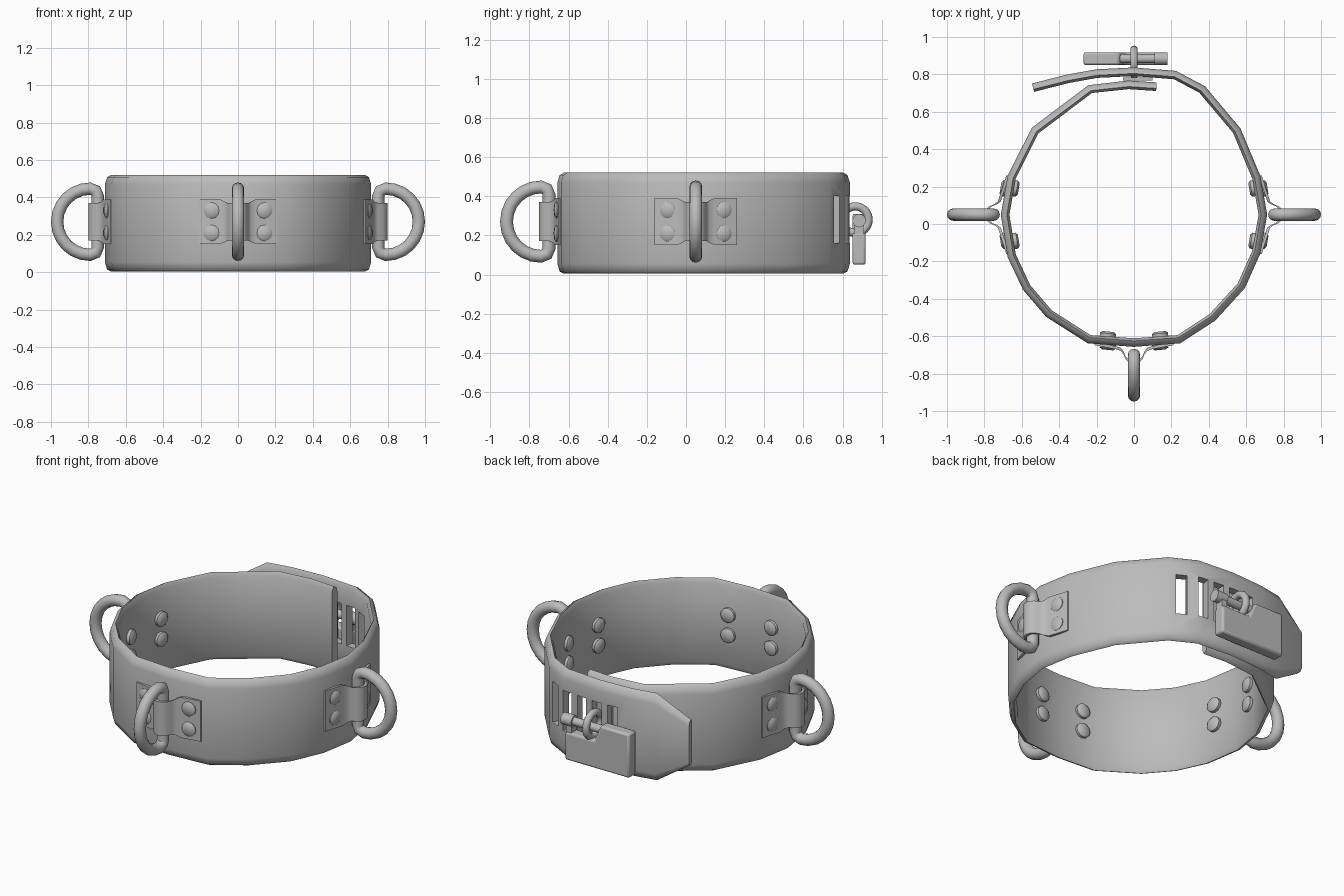
import bpy, bmesh, math
from mathutils import Vector, Matrix

if "Cube" in bpy.data.objects:
    bpy.data.objects.remove(bpy.data.objects["Cube"])

grey = bpy.data.materials.new("grey")
grey.diffuse_color = (0.5, 0.5, 0.5, 1)
grey.use_nodes = True
grey.node_tree.nodes["Principled BSDF"].inputs["Base Color"].default_value = grey.diffuse_color


def finish(name, bm, smooth=True, angle=40):
    bmesh.ops.recalc_face_normals(bm, faces=bm.faces)
    me = bpy.data.meshes.new(name)
    bm.to_mesh(me)
    bm.free()
    ob = bpy.data.objects.new(name, me)
    bpy.context.collection.objects.link(ob)
    me.materials.append(grey)
    if smooth:
        bpy.ops.object.select_all(action='DESELECT')
        ob.select_set(True)
        bpy.context.view_layer.objects.active = ob
        bpy.ops.object.shade_smooth_by_angle(angle=math.radians(angle))
    return ob


def loft(name, sections, closed=False, angle=40):
    """Bridge equal-length rings of points, capping open ends."""
    bm = bmesh.new()
    rings = [[bm.verts.new(p) for p in s] for s in sections]
    n = len(rings[0])
    for i in range(len(rings) if closed else len(rings) - 1):
        a, b = rings[i], rings[(i + 1) % len(rings)]
        for j in range(n):
            k = (j + 1) % n
            bm.faces.new((a[j], a[k], b[k], b[j]))
    if not closed:
        bm.faces.new(rings[0])
        bm.faces.new(rings[-1])
    return finish(name, bm, True, angle)


def cylinder_x(name, x0, x1, y, z, r):
    circ = [(math.cos(a * math.pi / 8) * r, math.sin(a * math.pi / 8) * r) for a in range(16)]
    return loft(name, [[(x, y + c, z + s) for c, s in circ] for x in (x0, x1)])


# Band: one strip that overlaps itself at the back
path = [(.12, .735), (-.03, .745), (-.235, .722), (-.53, .50), (-.655, .25), (-.69, .05),
        (-.655, -.17), (-.575, -.34), (-.455, -.48), (-.24, -.617), (0, -.635),
        (.24, -.617), (.42, -.50), (.575, -.33), (.655, -.15), (.69, .05), (.655, .25),
        (.55, .50), (.365, .72), (.22, .797), (0, .815), (-.2, .805), (-.35, .778), (-.54, .73)]
profile = [(.022, .055), (.022, .47), (.01, .508), (-.01, .52), (-.024, .495),
           (-.024, .03), (-.01, .005), (.01, .015)]
pts = [Vector((x, y, 0)) for x, y in path]
sections = []
for i, p in enumerate(pts):
    t = (pts[min(i + 1, len(pts) - 1)] - pts[max(i - 1, 0)]).normalized()
    out = Vector((t.y, -t.x, 0))
    squeeze = .52 if i == len(pts) - 1 else 1      # tapered tongue tip
    sections.append([p + out * o + Vector((0, 0, .262 + (z - .262) * squeeze)) for o, z in profile])
band = loft("band", sections, angle=50)

# Slots through the outer tongue
bm = bmesh.new()
for x, y, ang in ((.305, .752, -28), (.2, .799, -8), (.1, .807, -4), (0, .815, 0), (-.1, .81, 3)):
    m = Matrix.Translation((x, y, .28)) @ Matrix.Rotation(math.radians(ang), 4, 'Z')
    bmesh.ops.create_cube(bm, size=1, matrix=m @ Matrix.Diagonal((.062, .075, .24, 1)))
cutter = finish("slot_cutter", bm, smooth=False)
cutter.hide_render = True
cutter.hide_viewport = True
mod = band.modifiers.new("slots", 'BOOLEAN')
mod.object = cutter
mod.solver = 'EXACT'


def ring_mount(side, loc, ang, drop):
    """D-ring, riveted strap and rivets; local outward is -y."""
    world = Matrix.Translation(loc) @ Matrix.Rotation(ang, 4, 'Z')
    zc = .27
    # D-ring centreline in the local y-z plane
    arc = [(-.085 - .177 * math.cos(a), zc + .177 * math.sin(a))
           for a in [math.radians(-90 + 15 * k) for k in range(13)]]
    line = [(-.055, zc - .165)] + arc + [(-.055, zc + .165), (-.045, zc + .14), (-.045, zc - .14)]
    secs, n = [], len(line)
    for i in range(n):
        a, b = line[i - 1], line[(i + 1) % n]
        t = Vector((b[0] - a[0], b[1] - a[1])).normalized()
        secs.append([(.033 * math.cos(q), line[i][0] + t.y * .033 * math.sin(q),
                      line[i][1] - t.x * .033 * math.sin(q))
                     for q in [k * math.pi / 6 for k in range(12)]])
    ring = loft(side + "_d_ring", secs, closed=True, angle=60)
    # Strap folded over the straight bar
    right = [(.045, -.062, .1), (.056, -.035, .1), (.07, -.016, .108), (.095, -.008, .12),
             (.21, drop - .006, .12)]
    prof = [(-x, y, h) for x, y, h in reversed(right)]
    prof += [(-.025, -.082, .1), (0, -.088, .1), (.025, -.082, .1)] + right
    strap = loft(side + "_strap", [[(x, y - .007, zc - h), (x, y - .007, zc + h),
                                    (x, y + .009, zc + h), (x, y + .009, zc - h)]
                                   for x, y, h in prof], angle=50)
    # Domed rivets outside and inside the band
    bm = bmesh.new()
    slope = math.atan2(drop, .21)
    for sx in (-1, 1):
        for z in (.21, .33):
            for y, flip in ((-.012, 1), (.05, -1)):
                m = (Matrix.Translation((sx * .14, y + drop * .6, z)) @
                     Matrix.Rotation(sx * slope, 4, 'Z') @
                     Matrix.Rotation(math.radians(90 * flip), 4, 'X'))
                rings = []
                for r, h in ((.043, -.012), (.043, .008), (.03, .018)):
                    rings.append([bm.verts.new(m @ Vector((r * math.cos(k * math.pi / 6),
                                  r * math.sin(k * math.pi / 6), h))) for k in range(12)])
                for a, b in zip(rings, rings[1:]):
                    for j in range(12):
                        bm.faces.new((a[j], a[(j + 1) % 12], b[(j + 1) % 12], b[j]))
                bm.faces.new(rings[0])
                bm.faces.new(rings[-1])
    rivets = finish(side + "_rivets", bm, angle=50)
    for ob in (ring, strap, rivets):
        ob.matrix_world = world


ring_mount("front", (0, -.655, 0), 0, .02)
ring_mount("right", (.705, .05, 0), math.pi / 2, .035)
ring_mount("left", (-.705, .05, 0), -math.pi / 2, .035)

# Staple and its base plate between the overlapping ends
bm = bmesh.new()
bmesh.ops.create_cube(bm, size=1, matrix=Matrix.Translation((.02, .774, .28)) @
                      Matrix.Diagonal((.16, .016, .2, 1)))
finish("staple_plate", bm, smooth=False)
secs = []
for i in range(24):
    a = i * math.pi / 12
    secs.append([(.021 * math.sin(q), .865 + (.068 + .021 * math.cos(q)) * math.cos(a),
                  .28 + (.068 + .021 * math.cos(q)) * math.sin(a))
                 for q in [k * math.pi / 5 for k in range(10)]])
loft("staple", secs, closed=True, angle=60)

# Padlock: notched body, locking bar and end cap
outline = [(-.27, .05), (.15, .05), (.15, .215), (-.04, .215), (-.08, .31), (-.27, .31)]
body = loft("padlock_body", [[(x, y, z) for x, z in outline] for y in (.85, .918)], angle=30)
bev = body.modifiers.new("soft_edges", 'BEVEL')
bev.width = .012
bev.segments = 2
cylinder_x("padlock_bar", -.1, .16, .884, .275, .024)
cylinder_x("padlock_cap", .11, .18, .884, .275, .034)
bm = bmesh.new()
bmesh.ops.create_cube(bm, size=1, matrix=Matrix.Translation((.13, .884, .235)) @
                      Matrix.Diagonal((.035, .05, .06, 1)))
finish("padlock_ear", bm, smooth=False)
